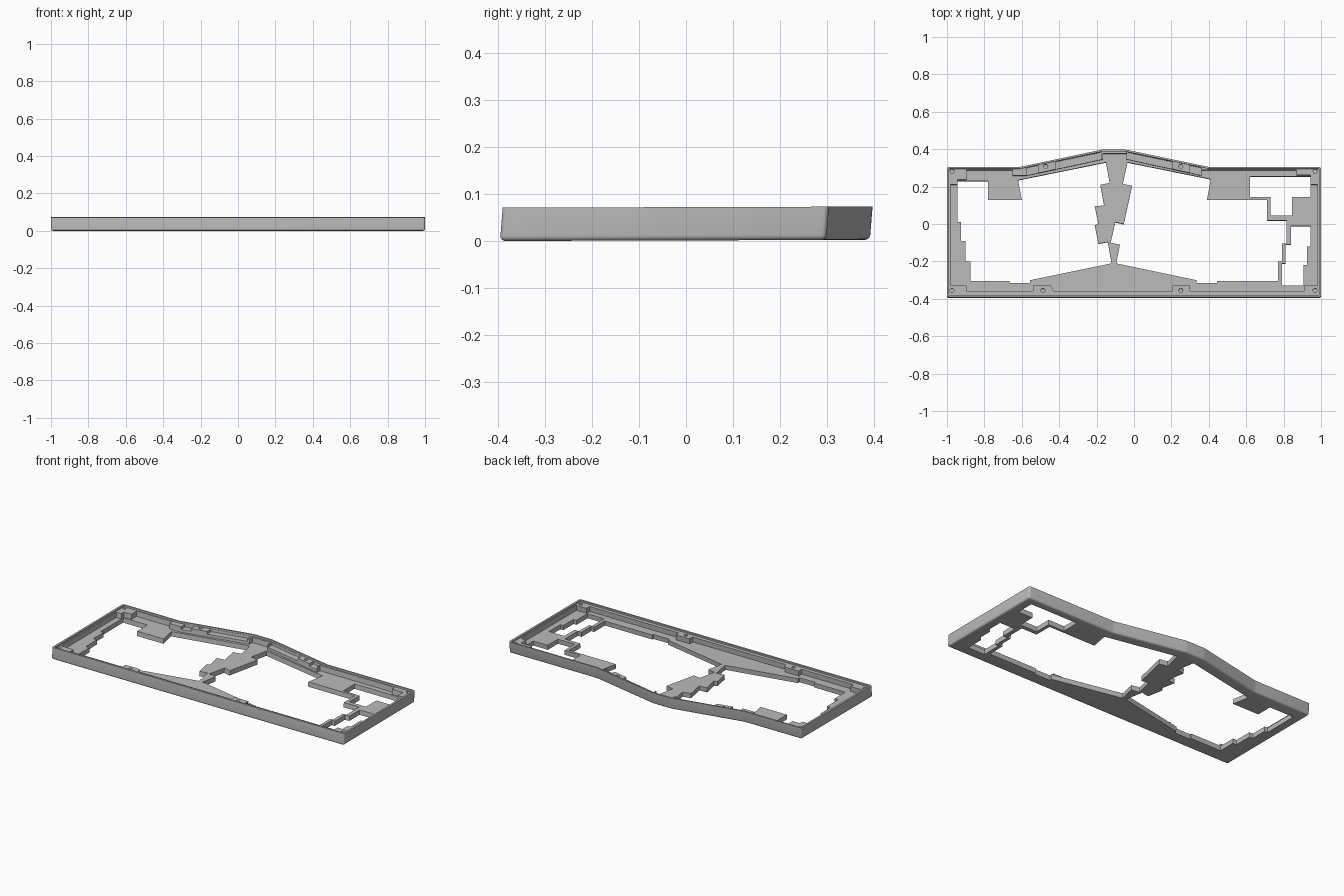
import bpy, bmesh, math

TOP, SHELF, MID, FLOOR = 0.072, 0.062, 0.046, 0.030

grey = bpy.data.materials.new("plain_grey")
grey.diffuse_color = (0.5, 0.5, 0.5, 1)


def prism(name, pts, z0, z1, bevel=0):
    """Extrude a plan outline, leaning very slightly backwards."""
    bm = bmesh.new()
    base = bm.faces.new([bm.verts.new((x, y, z0)) for x, y in pts])
    ext = bmesh.ops.extrude_face_region(bm, geom=[base])
    for v in ext["geom"]:
        if isinstance(v, bmesh.types.BMVert):
            v.co.z = z1
    bmesh.ops.recalc_face_normals(bm, faces=bm.faces)
    if bevel:
        edges = [e for e in bm.edges if min(v.co.z for v in e.verts) < z0 + 1e-4]
        bmesh.ops.bevel(bm, geom=edges, offset=bevel, segments=4,
                        profile=0.5, affect='EDGES')
    for v in bm.verts:
        v.co.y += 0.08 * (v.co.z - 0.035)
        v.co.z += 0.003 * v.co.y
    me = bpy.data.meshes.new(name)
    bm.to_mesh(me)
    bm.free()
    ob = bpy.data.objects.new(name, me)
    bpy.context.collection.objects.link(ob)
    me.materials.append(grey)
    return ob


def cut(body, name, pts, z0, z1=0.2):
    """Subtract a prism from the body."""
    c = prism(name, pts, z0, z1)
    m = body.modifiers.new(name, 'BOOLEAN')
    m.operation, m.solver, m.object = 'DIFFERENCE', 'EXACT', c
    bpy.context.view_layer.objects.active = body
    bpy.ops.object.modifier_apply(modifier=name)
    bpy.data.objects.remove(c, do_unlink=True)


# Outer case block with rounded lower edges
outline = [(-1, -0.394), (1, -0.394), (1, 0.302), (0.40, 0.302),
           (-0.045, 0.395), (-0.17, 0.395), (-0.61, 0.302), (-1, 0.302)]
case = prism("keyboard_case", outline, 0.001, TOP, 0.011)

# Thin raised rim
cut(case, "rim_recess",
    [(-0.988, -0.382), (0.988, -0.382), (0.988, 0.293), (0.398, 0.293),
     (-0.046, 0.385), (-0.169, 0.385), (-0.608, 0.293), (-0.988, 0.293)], SHELF)

# Main cavity, leaving mounting bosses along the wall
cut(case, "cavity",
    [(-0.98, -0.33), (-0.895, -0.33), (-0.895, -0.36), (-0.54, -0.36),
     (-0.54, -0.33), (-0.445, -0.33), (-0.43, -0.36), (0.205, -0.36),
     (0.205, -0.33), (0.30, -0.33), (0.30, -0.36), (0.91, -0.36),
     (0.91, -0.33), (0.98, -0.33), (0.98, 0.21), (0.945, 0.21),
     (0.945, 0.26), (0.87, 0.26), (0.87, 0.287), (0.36, 0.287), (0.36, 0.258),
     (-0.04, 0.345), (-0.04, 0.375), (-0.165, 0.375), (-0.165, 0.345),
     (-0.57, 0.258), (-0.65, 0.258), (-0.65, 0.287), (-0.895, 0.287),
     (-0.895, 0.235), (-0.945, 0.235), (-0.945, 0.21), (-0.98, 0.21)], FLOOR)

# Lower ledges on the slanted rear walls, either side of the screw bosses
for side in (-1, 1):
    def rear(d):
        return -0.107 + side * d
    for i, (d0, d1) in enumerate([(0.07, 0.31), (0.405, 0.465)]):
        y = [0.383 - 0.209 * (d - 0.063) for d in (d0, d1)]
        cut(case, "rear_ledge",
            [(rear(d0), y[0]), (rear(d1), y[1]),
             (rear(d1), y[1] - 0.06), (rear(d0), y[0] - 0.06)], MID)

# Left key opening, bounded by the stepped centre bar
cut(case, "left_opening",
    [(-0.945, 0.23), (-0.78, 0.23), (-0.78, 0.13), (-0.60, 0.13),
     (-0.62, 0.235), (-0.15, 0.33), (-0.13, 0.22), (-0.18, 0.21),
     (-0.16, 0.10), (-0.21, 0.095), (-0.19, 0.0), (-0.21, -0.005),
     (-0.19, -0.105), (-0.14, -0.095), (-0.12, -0.21), (-0.555, -0.30),
     (-0.555, -0.315), (-0.665, -0.315), (-0.665, -0.305), (-0.875, -0.305),
     (-0.875, -0.20), (-0.90, -0.20), (-0.90, -0.09), (-0.925, -0.09),
     (-0.925, 0.01), (-0.945, 0.01)], -0.1)

# Right key opening
cut(case, "right_opening",
    [(-0.035, 0.33), (0.41, 0.24), (0.39, 0.13), (0.71, 0.13), (0.71, 0.02),
     (0.815, 0.02), (0.815, -0.105), (0.79, -0.105), (0.79, -0.20),
     (0.77, -0.20), (0.77, -0.305), (0.445, -0.305), (0.445, -0.315),
     (0.335, -0.315), (0.335, -0.30), (-0.095, -0.21), (-0.075, -0.11),
     (-0.125, -0.10), (-0.10, 0.01), (-0.055, 0.0), (-0.01, 0.205),
     (-0.06, 0.215)], -0.1)

# Two smaller openings at the right end
cut(case, "upper_end_opening",
    [(0.62, 0.255), (0.944, 0.255), (0.944, 0.145), (0.845, 0.145),
     (0.845, 0.045), (0.73, 0.045), (0.73, 0.145), (0.62, 0.145)], -0.1)
cut(case, "lower_end_opening",
    [(0.84, -0.01), (0.945, -0.01), (0.945, -0.12), (0.925, -0.12),
     (0.925, -0.22), (0.905, -0.22), (0.905, -0.328), (0.79, -0.328),
     (0.79, -0.21), (0.81, -0.21), (0.81, -0.11), (0.84, -0.11)], -0.1)

# Blind screw holes
for x, y in [(-0.973, 0.28), (-0.472, 0.307), (0.25, 0.307), (0.968, 0.28),
             (-0.973, -0.357), (-0.487, -0.357), (0.25, -0.357), (0.968, -0.357)]:
    ring = [(x + 0.011 * math.cos(math.tau * k / 16),
             y + 0.011 * math.sin(math.tau * k / 16)) for k in range(16)]
    cut(case, "screw_hole", ring, 0.04)

bpy.ops.object.select_all(action='DESELECT')
case.select_set(True)
bpy.context.view_layer.objects.active = case
bpy.ops.object.shade_smooth_by_angle(angle=math.radians(30))
